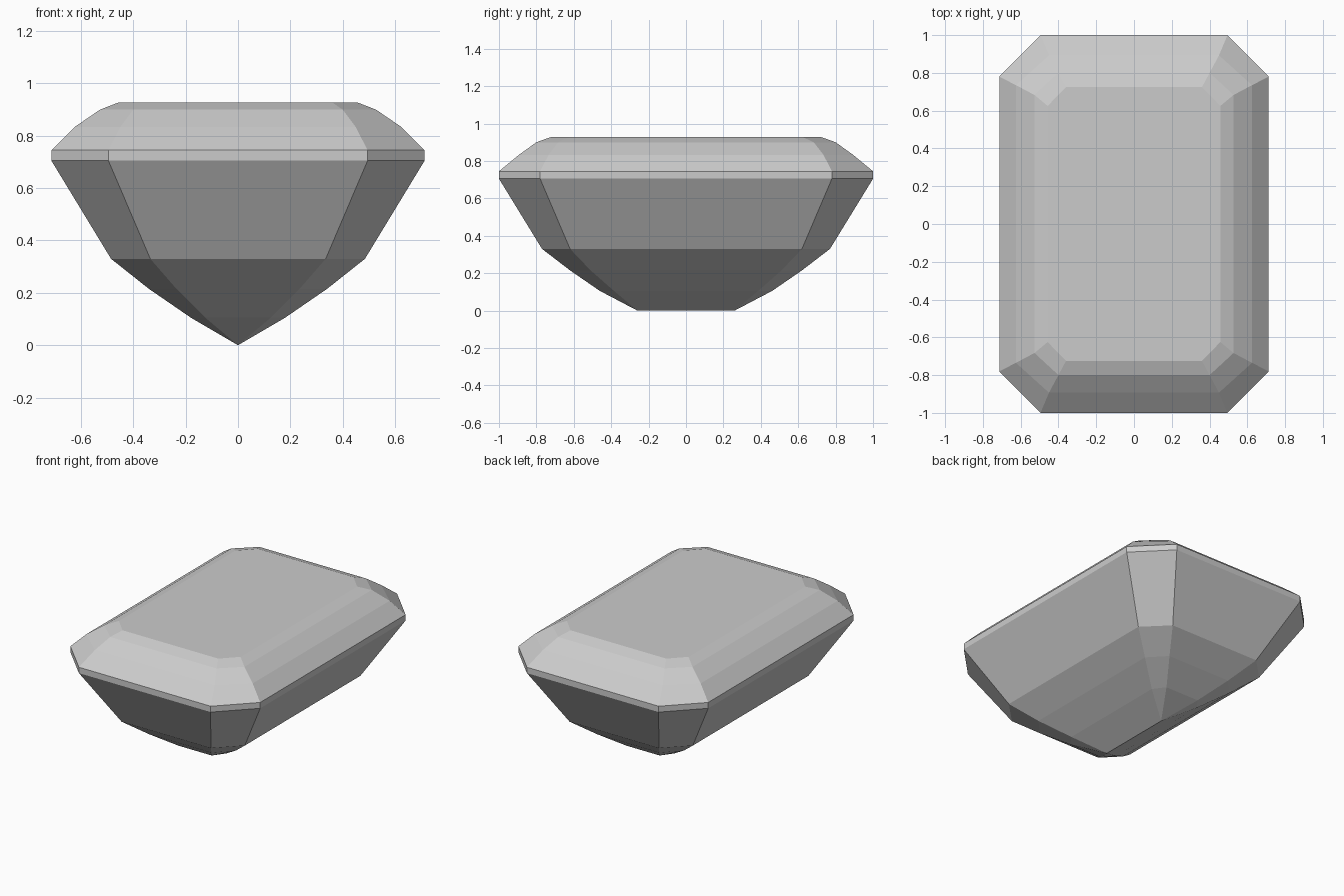
import bpy, bmesh

if "Cube" in bpy.data.objects:
    bpy.data.objects.remove(bpy.data.objects["Cube"])

# Step-cut levels from keel to table: z, half width, half length, corner x, corner y
LEVELS = [
    (0.0, 0.0, 0.26, 0.0, 0.26),
    (0.105, 0.18, 0.46, 0.125, 0.385),
    (0.215, 0.34, 0.62, 0.235, 0.51),
    (0.33, 0.485, 0.77, 0.335, 0.62),
    (0.705, 0.713, 1.0, 0.495, 0.78),
    (0.745, 0.713, 1.0, 0.495, 0.78),
    (0.833, 0.625, 0.893, 0.45, 0.735),
    (0.90, 0.527, 0.80, 0.40, 0.683),
    (0.927, 0.457, 0.725, 0.36, 0.625),
]


def octagon(bm, level):
    """Rectangle with cut corners, counter-clockwise."""
    z, w, l, cx, cy = level
    pts = [(w, -cy), (w, cy), (cx, l), (-cx, l),
           (-w, cy), (-w, -cy), (-cx, -l), (cx, -l)]
    return [bm.verts.new((x, y, z)) for x, y in pts]


bm = bmesh.new()
rings = [octagon(bm, lv) for lv in LEVELS]

# Facet bands
for low, high in zip(rings, rings[1:]):
    for i in range(8):
        j = (i + 1) % 8
        bm.faces.new((low[i], low[j], high[j], high[i]))

# Flat table on top; the lowest ring merges into the keel line
bm.faces.new(rings[-1])
bmesh.ops.remove_doubles(bm, verts=bm.verts[:], dist=0.0005)
bmesh.ops.recalc_face_normals(bm, faces=bm.faces[:])

mesh = bpy.data.meshes.new("gemstone")
bm.to_mesh(mesh)
bm.free()
bpy.context.collection.objects.link(bpy.data.objects.new("gemstone", mesh))
